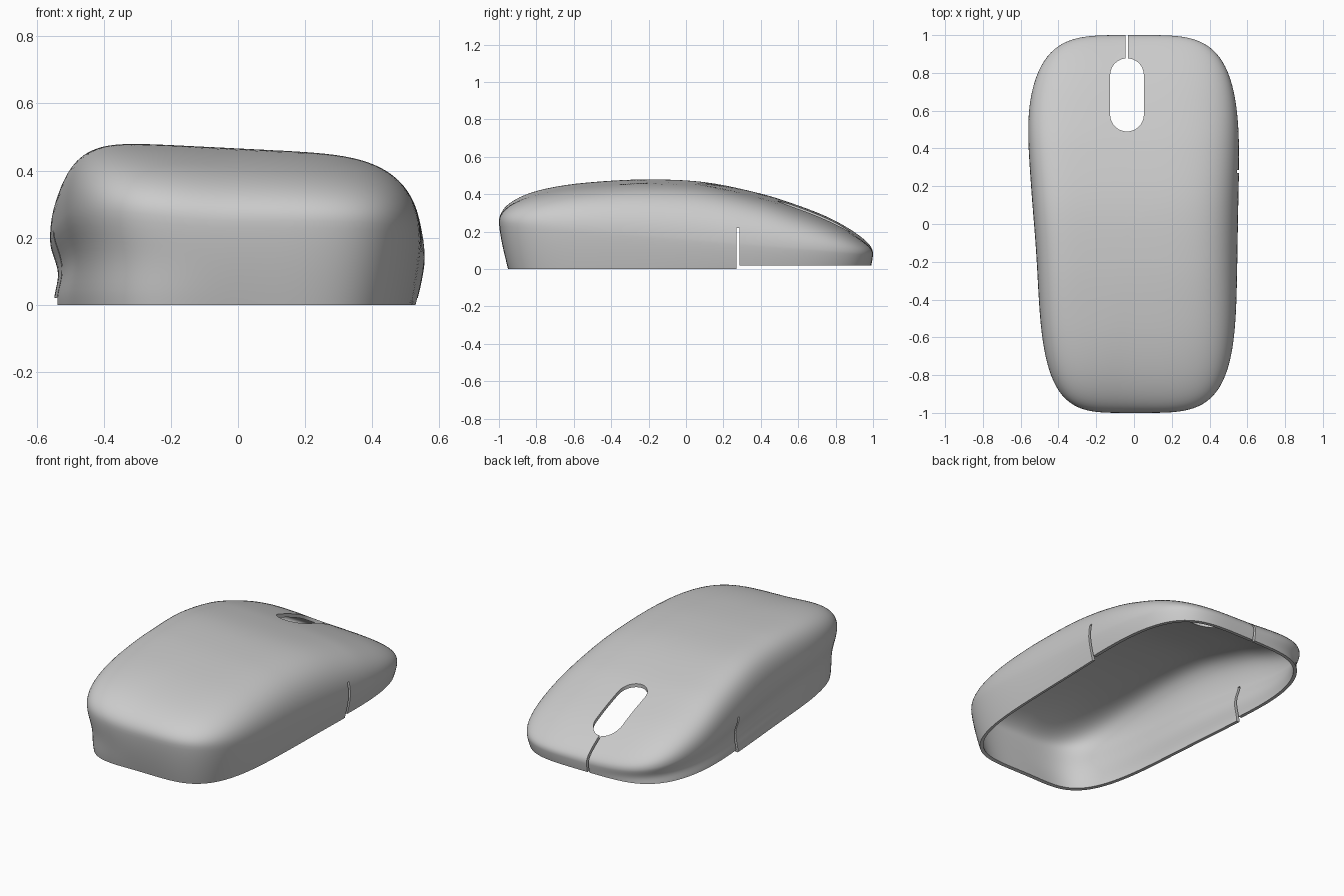
import bpy, bmesh, math

cube = bpy.data.objects.get("Cube")
if cube:
    bpy.data.objects.remove(cube, do_unlink=True)

SEGMENTS, DOME_RINGS, SKIRT_RINGS = 192, 28, 12
CROWN = [(-1, .415), (-.8, .433), (-.5, .455), (-.2, .466), (.1, .45),
         (.4, .39), (.6, .333), (.8, .272), (1, .195)]
RIGHT_HALF = [(-1, .545), (-.4, .545), (0, .55), (.5, .56), (1, .56)]
LEFT_HALF = [(-1, .49), (-.6, .5), (-.2, .515), (.2, .545), (.6, .572), (1, .57)]


def curve(points, t):
    """Smooth cubic through the given points."""
    def slope(i):
        a, b = points[max(i - 1, 0)], points[min(i + 1, len(points) - 1)]
        return (b[1] - a[1]) / (b[0] - a[0])
    i = 0
    while i < len(points) - 2 and t > points[i + 1][0]:
        i += 1
    (x0, y0), (x1, y1) = points[i], points[i + 1]
    h = x1 - x0
    u = (t - x0) / h
    return (y0 * (1 + 2 * u) * (1 - u) ** 2 + h * slope(i) * u * (1 - u) ** 2
            + y1 * u * u * (3 - 2 * u) + h * slope(i + 1) * u * u * (u - 1))


def column(angle):
    """Points of one radial strip, from the bottom rim up towards the crown."""
    c, s = math.cos(angle), math.sin(angle)
    r = (abs(c) ** 4.2 + abs(s) ** 4.2) ** (-1 / 4.2)
    v = r * s
    wx, wy = curve(RIGHT_HALF if c > 0 else LEFT_HALF, v) * r * c, v
    thumb = max(0, -c) ** 2
    belt = .165 - .085 * v + .09 * thumb
    # skirt: tucks in below the belt, with a hollow on the thumb side
    tuck = .05 * max(0, -s) ** 2 + .014 * max(0, s) ** 2 + .028 * max(0, c) ** 2 + .012 * thumb
    points = []
    for i in range(SKIRT_RINGS):
        t = 1 - i / SKIRT_RINGS
        d = tuck * t ** 1.4 + .024 * thumb * math.sin(math.pi * t) ** 2
        points.append((wx - d * c * r, wy - d * s * r, belt * (1 - t)))
    # dome: squarer shoulder on the thumb side
    power = 5 + 3 * thumb
    for i in range(DOME_RINGS):
        k = math.cos(i / DOME_RINGS * math.pi / 2)
        x, y = wx * k, wy * k
        top = curve(CROWN, y) - .05 * x
        points.append((x, y, belt + (top - belt) * max(0, 1 - k ** power) ** (1 / 2.2)))
    return points


def new_object(name, bm):
    bmesh.ops.recalc_face_normals(bm, faces=bm.faces)
    mesh = bpy.data.meshes.new(name)
    bm.to_mesh(mesh)
    bm.free()
    obj = bpy.data.objects.new(name, mesh)
    bpy.context.collection.objects.link(obj)
    return obj


def box(name, low, high):
    bm = bmesh.new()
    bmesh.ops.create_cube(bm, size=1)
    for vert in bm.verts:
        vert.co = [(a + b) / 2 + k * (b - a) for a, b, k in zip(low, high, vert.co)]
    return new_object(name, bm)


def capsule(name, x, y0, y1, radius):
    bm = bmesh.new()
    ring = []
    for i in range(64):
        a = (i + .5) * math.tau / 64
        y = (y1 - radius) if math.sin(a) > 0 else (y0 + radius)
        ring.append(bm.verts.new((x + radius * math.cos(a), y + radius * math.sin(a), .05)))
    face = bm.faces.new(ring)
    out = bmesh.ops.extrude_face_region(bm, geom=[face])
    for vert in out["geom"]:
        if isinstance(vert, bmesh.types.BMVert):
            vert.co.z = 1
    return new_object(name, bm)


# Curved shell surface
bm = bmesh.new()
columns = [[bm.verts.new(p) for p in column((i + .5) * math.tau / SEGMENTS)]
           for i in range(SEGMENTS)]
apex = bm.verts.new((0, 0, curve(CROWN, 0)))
for a, b in zip(columns, columns[1:] + columns[:1]):
    for j in range(len(a) - 1):
        bm.faces.new((a[j], b[j], b[j + 1], a[j + 1]))
    bm.faces.new((a[-1], b[-1], apex))
bmesh.ops.recalc_face_normals(bm, faces=bm.faces)
if apex.normal.z < 0 or apex.link_faces[0].normal.z < 0:
    bmesh.ops.reverse_faces(bm, faces=bm.faces)
mesh = bpy.data.meshes.new("mouse_shell")
bm.to_mesh(mesh)
bm.free()
shell = bpy.data.objects.new("mouse_shell", mesh)
bpy.context.collection.objects.link(shell)

# Wall thickness
wall = shell.modifiers.new("wall", "SOLIDIFY")
wall.thickness = .02
wall.offset = -1

# Openings: wheel slot, button split, side slits and raised front rim
cutters = [
    capsule("wheel_slot_cutter", -.037, .49, .877, .089),
    box("button_split_cutter", (-.044, .84, -.2), (-.031, 1.2, .6)),
    box("side_slit_cutter", (-1, .27, -.2), (1, .286, .22)),
    box("front_rim_cutter", (-1, .278, -.2), (1, 1.2, .02)),
]
for cutter in cutters:
    cutter.hide_render = True
    cut = shell.modifiers.new(cutter.name, "BOOLEAN")
    cut.operation = "DIFFERENCE"
    cut.solver = "EXACT"
    cut.object = cutter

# Bake the cuts and drop the cutters
bpy.context.view_layer.update()
baked = bpy.data.meshes.new_from_object(
    shell.evaluated_get(bpy.context.evaluated_depsgraph_get()))
shell.modifiers.clear()
shell.data = baked
for cutter in cutters:
    bpy.data.objects.remove(cutter, do_unlink=True)

# Grey plastic
plastic = bpy.data.materials.new("grey_plastic")
plastic.use_nodes = True
colour = (.6, .6, .6, 1)
plastic.diffuse_color = colour
plastic.node_tree.nodes["Principled BSDF"].inputs["Base Color"].default_value = colour
baked.materials.clear()
baked.materials.append(plastic)

bpy.ops.object.select_all(action="DESELECT")
shell.select_set(True)
bpy.context.view_layer.objects.active = shell
bpy.ops.object.shade_smooth_by_angle(angle=math.radians(35))
